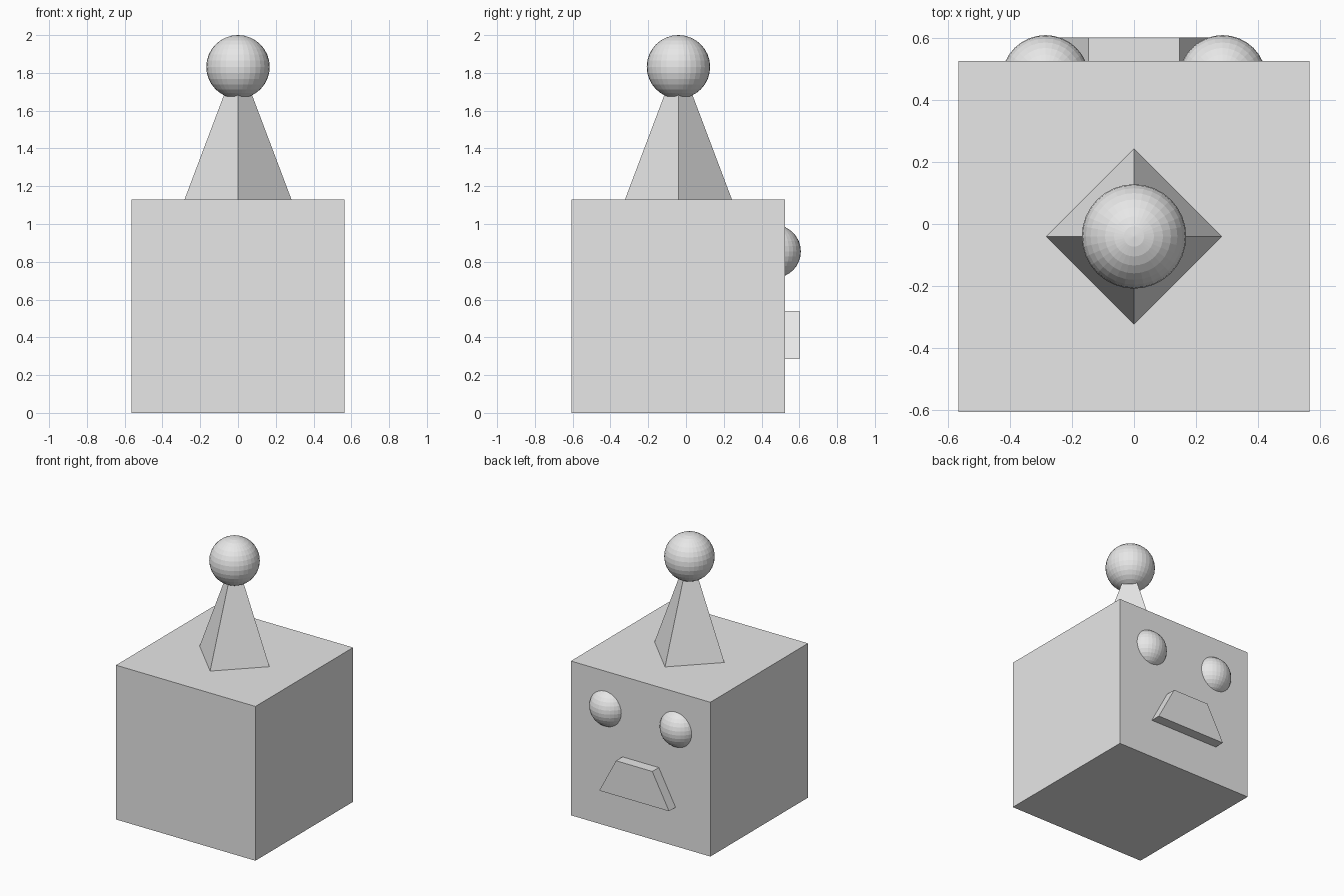
import bpy
import bmesh

cube = bpy.data.objects.get("Cube")
if cube:
    bpy.data.objects.remove(cube, do_unlink=True)

# Single plain grey
grey = bpy.data.materials.new("light_grey")
grey.use_nodes = True
grey.diffuse_color = (0.8, 0.8, 0.8, 1)
grey.node_tree.nodes["Principled BSDF"].inputs["Base Color"].default_value = (0.8, 0.8, 0.8, 1)

CENTRE_Y = -0.04   # axis of the head and hat
HEAD = 1.13        # edge length of the cubic head


def finish(name):
    obj = bpy.context.object
    obj.name = obj.data.name = name
    obj.data.materials.append(grey)


def ball(name, radius, location):
    bpy.ops.mesh.primitive_uv_sphere_add(segments=32, ring_count=16, radius=radius, location=location)
    finish(name)


# Head block
bpy.ops.mesh.primitive_cube_add(size=HEAD, location=(0, CENTRE_Y, HEAD / 2))
finish("head")

# Four-sided pointed hat with a ball on its tip
hat_height = 0.75
bpy.ops.mesh.primitive_cone_add(vertices=4, radius1=0.283, radius2=0, depth=hat_height,
                                location=(0, CENTRE_Y, HEAD + hat_height / 2))
finish("hat")
ball("hat_ball", 0.168, (0, CENTRE_Y, 1.832))

# Eyes, partly sunk into the face
for side, x in (("left", 0.285), ("right", -0.285)):
    ball(side + "_eye", 0.141, (x, 0.467, 0.855))

# Mouth: trapezoid profile extruded out of the face
profile = [(-0.283, 0.285), (0.283, 0.285), (0.147, 0.54), (-0.147, 0.54)]
bm = bmesh.new()
face = bm.faces.new([bm.verts.new((x, 0.5, z)) for x, z in profile])
out = bmesh.ops.extrude_face_region(bm, geom=[face], use_keep_orig=True)
for v in out["geom"]:
    if isinstance(v, bmesh.types.BMVert):
        v.co.y = 0.6
bmesh.ops.recalc_face_normals(bm, faces=bm.faces)
mesh = bpy.data.meshes.new("mouth")
bm.to_mesh(mesh)
bm.free()
mouth = bpy.data.objects.new("mouth", mesh)
bpy.context.collection.objects.link(mouth)
mesh.materials.append(grey)
